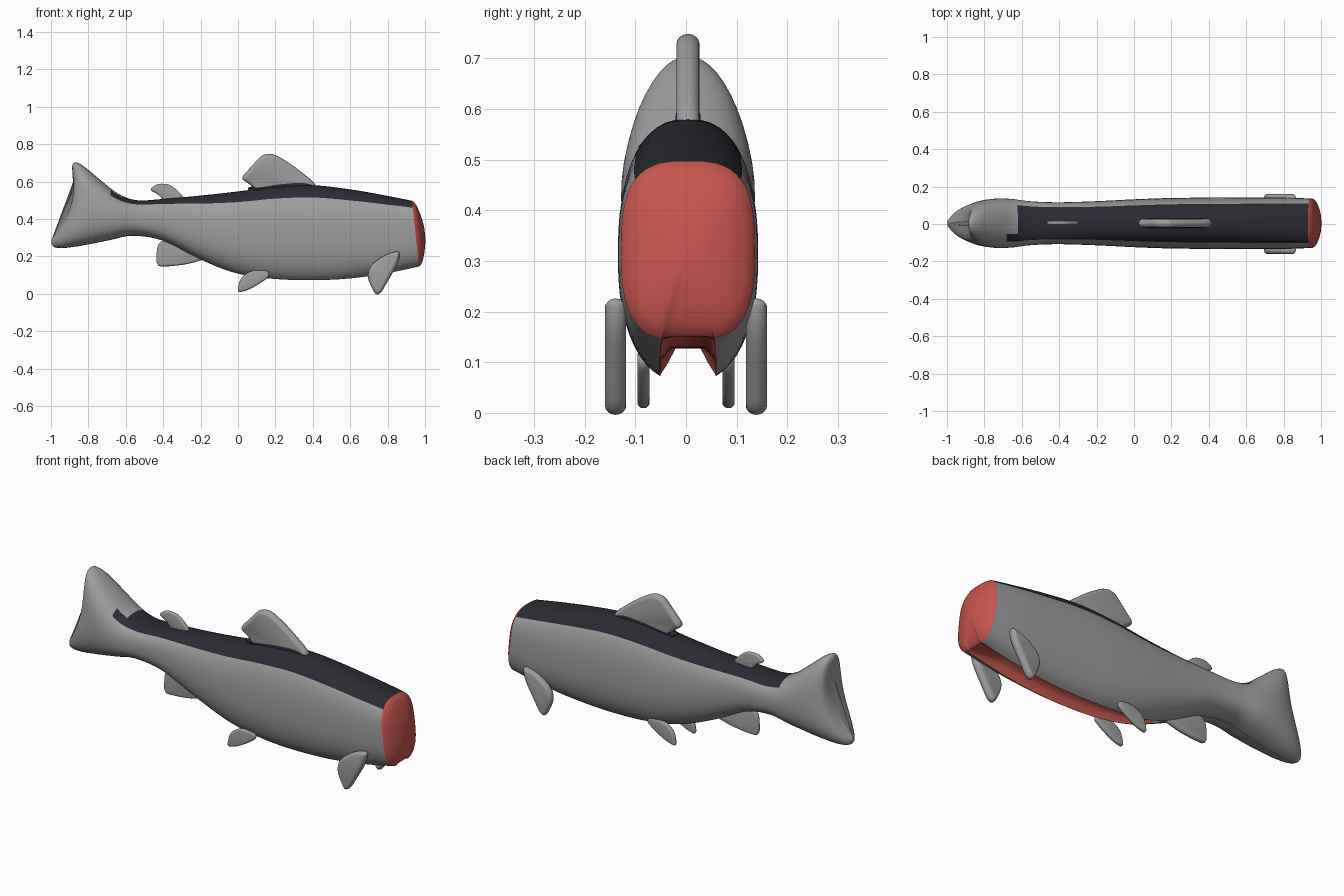
import bpy, math
from mathutils import Vector

if "Cube" in bpy.data.objects:
    bpy.data.objects.remove(bpy.data.objects["Cube"])


def material(name, rgb):
    m = bpy.data.materials.new(name)
    m.diffuse_color = (*rgb, 1)
    m.use_nodes = True
    m.node_tree.nodes["Principled BSDF"].inputs["Base Color"].default_value = m.diffuse_color
    return m


SKIN = material("grey skin", (0.34, 0.34, 0.345))
BACK = material("dark back", (0.024, 0.024, 0.034))
FLESH = material("red flesh", (0.56, 0.09, 0.072))


def make(name, verts, faces, mats, idx=None, angle=40):
    me = bpy.data.meshes.new(name)
    me.from_pydata(verts, [], faces)
    for m in mats:
        me.materials.append(m)
    if idx:
        me.polygons.foreach_set("material_index", idx)
    me.update()
    ob = bpy.data.objects.new(name, me)
    bpy.context.collection.objects.link(ob)
    bpy.ops.object.select_all(action='DESELECT')
    ob.select_set(True)
    bpy.context.view_layer.objects.active = ob
    bpy.ops.object.mode_set(mode='EDIT')
    bpy.ops.mesh.select_all(action='SELECT')
    bpy.ops.mesh.normals_make_consistent(inside=False)
    bpy.ops.object.mode_set(mode='OBJECT')
    bpy.ops.object.shade_smooth_by_angle(angle=math.radians(angle))
    return ob


# Body sections: top x, top z, bottom x, bottom z, half width, squareness, belly slit
KEYS = [
    (-.887, .670, -.998, .290, .015, 2.2, .003),
    (-.884, .690, -.996, .265, .062, 2.3, .003),
    (-.868, .703, -.975, .247, .094, 2.3, .003),
    (-.820, .678, -.915, .246, .118, 2.3, .003),
    (-.740, .612, -.810, .262, .131, 2.3, .003),
    (-.640, .535, -.680, .288, .130, 2.4, .003),
    (-.540, .500, -.560, .310, .117, 2.6, .003),
    (-.400, .507, -.400, .283, .112, 2.6, .003),
    (-.200, .525, -.200, .183, .118, 2.4, .003),
    (.000, .547, .000, .103, .128, 2.35, .035),
    (.200, .572, .200, .068, .135, 2.4, .052),
    (.400, .580, .400, .060, .137, 2.4, .055),
    (.600, .558, .600, .072, .138, 2.5, .055),
    (.780, .527, .790, .102, .138, 2.7, .055),
    (.930, .497, .968, .142, .132, 3.0, .052),
]


def catmull(a, b, c, d, t):
    return [0.5 * (2 * q + (r - p) * t + (2 * p - 5 * q + 4 * r - s) * t * t
                   + (3 * q - p - 3 * r + s) * t ** 3) for p, q, r, s in zip(a, b, c, d)]


def sections(sub=5):
    out, n = [], len(KEYS)
    for i in range(n - 1):
        p = [KEYS[max(0, min(n - 1, i + k))] for k in (-1, 0, 1, 2)]
        out += [catmull(*p, j / sub) for j in range(sub)]
    return out + [list(KEYS[-1])]


LOW, UP, CY = 10, 24, 0.004


def ring(sec):
    xt, zt, xb, zb, w, n, slit = sec
    slit = min(max(slit, .003), w * .5)
    bow = .05 * max(0, min(1, (-.65 - xb) / .3))
    t0 = math.asin((slit / w) ** (n / 2))
    h = math.pi / 2
    angs = [t0 + (h - t0) * i / LOW for i in range(LOW)]
    angs += [h + math.pi * i / UP for i in range(UP + 1)]
    angs += [2 * math.pi - a for a in reversed(angs[:LOW])]
    pw = lambda v: math.copysign(abs(v) ** (2 / n), v)
    pts = [(w * pw(math.sin(a)), -pw(math.cos(a))) for a in angs]
    # inner walls of the belly slit, shallow at the neck
    shallow = 1 - .9 * max(0, min(1, (xb - .8) / .16))
    lo, d = pts[0][1], 2 * slit / (zt - zb) * shallow
    pts += [(-slit * .95, lo + d * .6), (-slit * .6, lo + d),
            (slit * .6, lo + d), (slit * .95, lo + d * .6)]
    res = []
    for y, u in pts:
        f = (u + 1) / 2
        res.append(Vector((xb + (xt - xb) * f + bow * math.sin(math.pi * max(0, min(1, f))),
                           y + CY, zb + (zt - zb) * f)))
    return res


# Body and tail: one loft, dark along the back, red inside the slit
secs = sections()
rings = [ring(s) for s in secs]
M = len(rings[0])
verts = [v for r in rings for v in r]
faces, idx = [list(range(M))], [0]
outer = 2 * LOW + UP
for i in range(len(rings) - 1):
    for j in range(M):
        k = (j + 1) % M
        faces.append([i * M + j, i * M + k, (i + 1) * M + k, (i + 1) * M + j])
        c, off = 0, j + .5 - outer / 2
        # the dark back runs a little further onto the tail on the front side
        if abs(off) < 6 and secs[i][0] > (-.69 if off > 3 else -.625):
            c = 1
        if j >= outer and secs[i][6] > .008:
            c = 2
        idx.append(c)
make("body", verts, faces, [SKIN, BACK, FLESH], idx, 60)

# Cut neck: bulging red end
base = rings[-1]
mid = Vector((.948, CY, .325))
verts, faces = [], []
steps = [(1, 0), (.96, .010), (.85, .022), (.65, .034), (.4, .045), (.15, .051)]
for s, dx in steps:
    verts += [mid + (v - mid) * s + Vector((dx, 0, 0)) for v in base]
for i in range(len(steps) - 1):
    for j in range(M):
        k = (j + 1) % M
        faces.append([i * M + j, i * M + k, (i + 1) * M + k, (i + 1) * M + j])
faces.append([(len(steps) - 1) * M + j for j in range(M)])
make("neck_cut", verts, faces, [FLESH])


# Fins: smoothed outline with a rounded rim
def fin(name, pts, y, half):
    pts = [Vector(p) for p in pts]
    for _ in range(2):
        pts = [q for a, b in zip(pts, pts[1:] + pts[:1])
               for q in (a.lerp(b, .2), a.lerp(b, .8))]
    n = len(pts)
    area = sum(pts[i].x * pts[(i + 1) % n].y - pts[(i + 1) % n].x * pts[i].y for i in range(n))
    sgn = 1 if area > 0 else -1
    nor = []
    for i in range(n):
        t = (pts[(i + 1) % n] - pts[i - 1]).normalized()
        nor.append(Vector((-t.y, t.x)) * sgn)
    verts, faces = [], []
    L = 8
    for a in range(L + 1):
        th = -math.pi / 2 + math.pi * a / L
        off = half * .9 * (1 - math.cos(th))
        for p, q in zip(pts, nor):
            r = p + q * off
            verts.append((r.x, y + half * math.sin(th), r.y))
    for a in range(L):
        for j in range(n):
            k = (j + 1) % n
            faces.append([a * n + j, a * n + k, (a + 1) * n + k, (a + 1) * n + j])
    faces += [list(range(n)), list(range(L * n, (L + 1) * n))]
    return make(name, verts, faces, [SKIN, BACK], angle=50)


fin("dorsal_fin", [(.012, .617), (.08, .69), (.13, .745), (.19, .75), (.29, .69),
                   (.425, .583), (.40, .54), (.10, .54), (.07, .58)], .004, .023)
# dark foot of the dorsal fin
fin("dorsal_fin_base", [(.05, .56), (.06, .572), (.20, .597), (.34, .609), (.40, .597),
                        (.42, .57), (.38, .54), (.08, .53)], .004, .025
    ).data.polygons.foreach_set("material_index", [1] * (8 * 32 + 2))
fin("adipose_fin", [(-.475, .557), (-.43, .590), (-.36, .585), (-.29, .52),
                    (-.31, .49), (-.39, .49), (-.425, .53)], .006, .011)
fin("anal_fin", [(-.43, .285), (-.44, .145), (-.36, .147), (-.27, .158), (-.175, .185),
                 (-.15, .22), (-.30, .29)], 0, .013)
for side, tag in ((-1, "right"), (1, "left")):
    fin("pelvic_fin_" + tag, [(-.005, .005), (.05, .018), (.11, .05), (.17, .092), (.16, .125),
                              (.07, .125), (.012, .085)], side * .084, .012)
    fin("pectoral_fin_" + tag, [(.735, -.008), (.69, .085), (.705, .15), (.79, .212),
                                (.87, .232), (.855, .16), (.80, .065), (.765, .005)],
        side * .139, .021)
